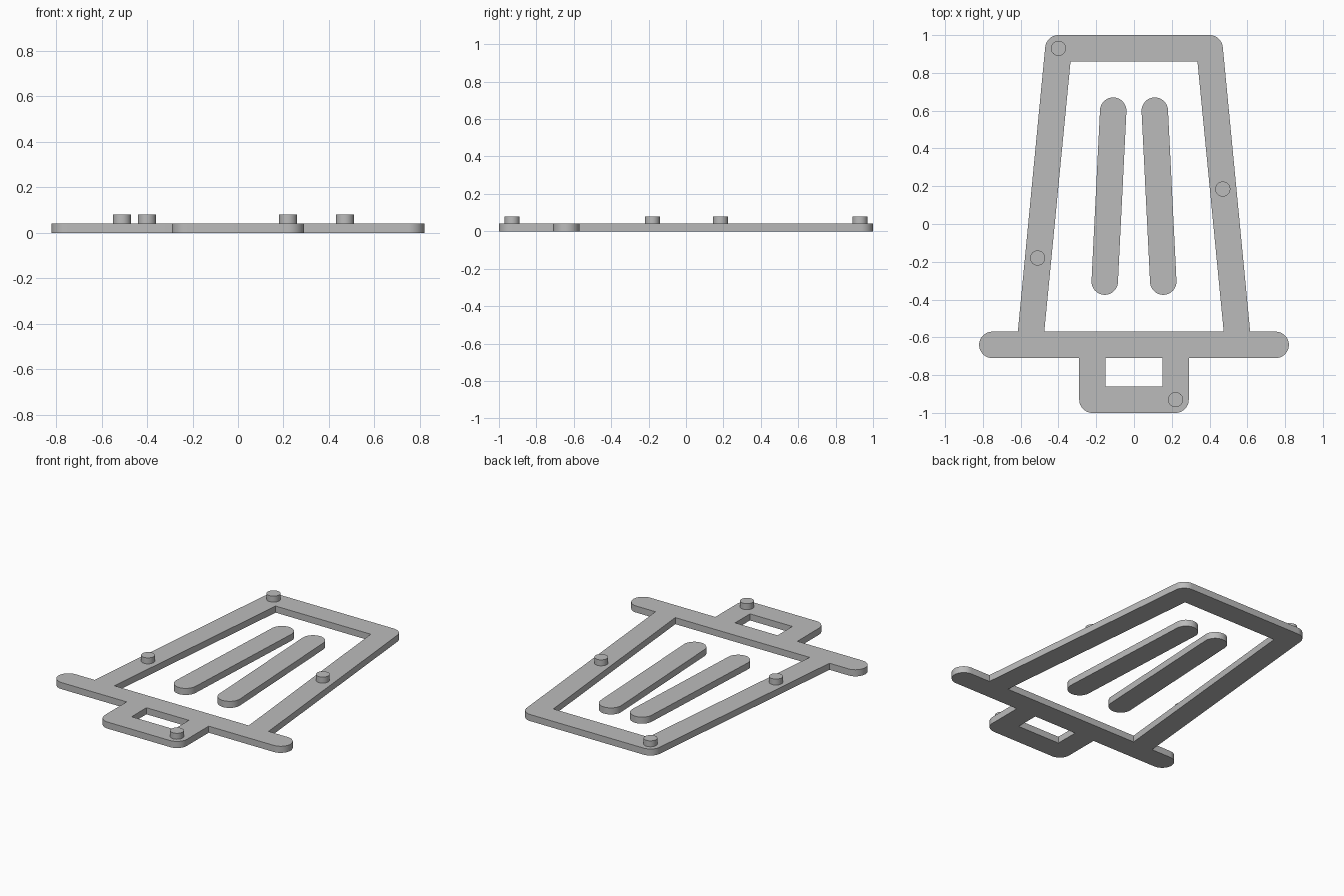
import bpy
import bmesh
import math
from mathutils import Vector

if "Cube" in bpy.data.objects:
    bpy.data.objects.remove(bpy.data.objects["Cube"], do_unlink=True)

R = 0.07        # half the stroke width, also the corner radius
THICK = 0.042   # plate thickness
PEG_TOP = 0.08
STEPS = 10      # segments per rounded corner

grey = bpy.data.materials.new("plain grey")
grey.use_nodes = True
COLOR = (0.5, 0.5, 0.5, 1)
grey.diffuse_color = COLOR
grey.node_tree.nodes["Principled BSDF"].inputs["Base Color"].default_value = COLOR


def finish(name, bm):
    """Turn a bmesh into a shaded, coloured object."""
    bmesh.ops.recalc_face_normals(bm, faces=bm.faces[:])
    mesh = bpy.data.meshes.new(name)
    bm.to_mesh(mesh)
    bm.free()
    mesh.materials.append(grey)
    obj = bpy.data.objects.new(name, mesh)
    bpy.context.collection.objects.link(obj)
    bpy.ops.object.select_all(action="DESELECT")
    obj.select_set(True)
    bpy.context.view_layer.objects.active = obj
    bpy.ops.object.shade_smooth_by_angle(angle=math.radians(30))
    return obj


def rounded(corners):
    """Loop of points from (x, y, radius) corners, filleted."""
    loop = []
    for i, (x, y, r) in enumerate(corners):
        p = Vector((x, y, 0))
        if r == 0:
            loop.append(p)
            continue
        u = (Vector((*corners[i - 1][:2], 0)) - p).normalized()
        v = (Vector((*corners[(i + 1) % len(corners)][:2], 0)) - p).normalized()
        half = u.angle(v) / 2
        centre = p + (u + v).normalized() * r / math.sin(half)
        start = p + u * r / math.tan(half) - centre
        end = p + v * r / math.tan(half) - centre
        for k in range(STEPS + 1):
            loop.append(centre + start.lerp(end, k / STEPS).normalized() * r)
    # Drop points shared by touching fillets
    return [p for i, p in enumerate(loop) if (p - loop[i - 1]).length > 0.0005]


def plate(name, loops):
    """Flat plate from an outer loop and optional hole loops."""
    bm = bmesh.new()
    for loop in loops:
        verts = [bm.verts.new(p) for p in loop]
        for i, v in enumerate(verts):
            bm.edges.new((verts[i - 1], v))
    bmesh.ops.triangle_fill(bm, edges=bm.edges[:], use_beauty=True, normal=(0, 0, 1))
    new = bmesh.ops.extrude_face_region(bm, geom=bm.faces[:])["geom"]
    top = [g for g in new if isinstance(g, bmesh.types.BMVert)]
    bmesh.ops.translate(bm, verts=top, vec=(0, 0, THICK))
    return finish(name, bm)


def mirrored(half):
    return half + [(-x, y, r) for x, y, r in reversed(half)]


# Frame: handle, wide bar and tapered body in one outline with two holes
outline = mirrored([(0.29, -1, R), (0.29, -0.71, 0), (0.82, -0.71, R),
                    (0.82, -0.57, R), (0.615, -0.57, 0), (0.464, 1, R)])
body_hole = mirrored([(0.475, -0.57, 0), (0.336, 0.86, 0)])
handle_hole = mirrored([(0.15, -0.86, 0), (0.15, -0.71, 0)])
plate("frame", [rounded(c) for c in (outline, body_hole, handle_hole)])

# Two loose ribs inside the body
for side, name in ((1, "left_rib"), (-1, "right_rib")):
    a, b = Vector((side * 0.155, -0.305)), Vector((side * 0.11, 0.6))
    along = (b - a).normalized() * R
    across = Vector((along.y, -along.x))
    ends = [a - along + across, b + along + across,
            b + along - across, a - along - across]
    plate(name, [rounded([(p.x, p.y, R) for p in ends])])

# Round pegs on the frame
pegs = {"back_peg": (-0.4, 0.93), "left_peg": (0.47, 0.185),
        "right_peg": (-0.51, -0.18), "handle_peg": (0.22, -0.93)}
for name, (x, y) in pegs.items():
    bm = bmesh.new()
    bmesh.ops.create_cone(bm, cap_ends=True, segments=32, radius1=0.04,
                          radius2=0.04, depth=PEG_TOP - THICK)
    bmesh.ops.translate(bm, verts=bm.verts[:], vec=(x, y, (PEG_TOP + THICK) / 2))
    finish(name, bm)
